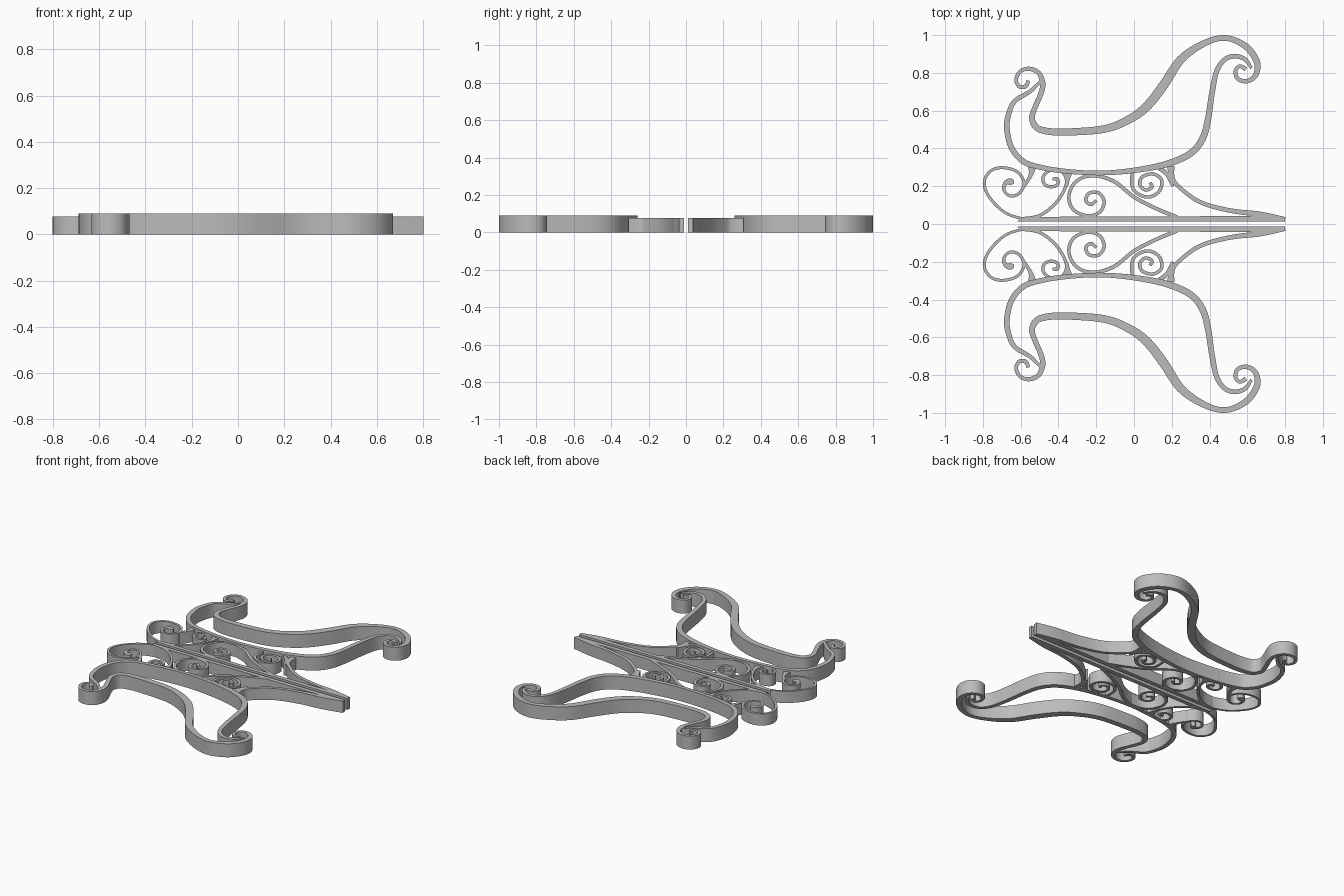
import bpy, bmesh
from mathutils import Vector

FRAME_H, SCROLL_H = 0.09, 0.078

iron = bpy.data.materials.new("grey iron")
iron.diffuse_color = (0.5, 0.5, 0.5, 1)


def smooth_path(points, steps=6):
    """Catmull-Rom through (x, y, width) points."""
    p = [Vector(q) for q in points]
    p = [2 * p[0] - p[1]] + p + [2 * p[-1] - p[-2]]
    out = []
    for a, b, c, d in zip(p, p[1:], p[2:], p[3:]):
        for i in range(steps):
            t = i / steps
            out.append(0.5 * (2 * b + (c - a) * t + (2 * a - 5 * b + 4 * c - d) * t ** 2
                              + (3 * b - a - 3 * c + d) * t ** 3))
    return out + [p[-2]]


def finish(name, bm):
    bmesh.ops.recalc_face_normals(bm, faces=bm.faces)
    mesh = bpy.data.meshes.new(name)
    bm.to_mesh(mesh)
    bm.free()
    mesh.materials.append(iron)
    obj = bpy.data.objects.new(name, mesh)
    bpy.context.collection.objects.link(obj)
    # Matching half across the centre line
    mirror = obj.modifiers.new("mirror", 'MIRROR')
    mirror.use_axis = (False, True, False)
    mirror.use_mirror_merge = False
    bpy.ops.object.select_all(action='DESELECT')
    obj.select_set(True)
    bpy.context.view_layer.objects.active = obj
    bpy.ops.object.shade_smooth_by_angle(angle=0.6)
    return obj


def ribbon(name, points, height, width=None):
    """Upright strip of given height; points are (x, y, width) or (x, y)."""
    path = smooth_path([(q[0], q[1], q[2] if len(q) > 2 else width) for q in points])
    bm = bmesh.new()
    rings = []
    for i, p in enumerate(path):
        d = path[min(i + 1, len(path) - 1)] - path[max(i - 1, 0)]
        n = Vector((-d.y, d.x)).normalized() * p.z / 2
        l, r = (p.x + n.x, p.y + n.y), (p.x - n.x, p.y - n.y)
        rings.append([bm.verts.new((*q, z)) for q, z in
                      ((l, 0), (r, 0), (r, height), (l, height))])
    for a, b in zip(rings, rings[1:]):
        for k in range(4):
            j = (k + 1) % 4
            bm.faces.new((a[k], a[j], b[j], b[k]))
    bm.faces.new(rings[0])
    bm.faces.new(rings[-1])
    return finish(name, bm)


def plate(name, outline, height):
    bm = bmesh.new()
    face = bm.faces.new([bm.verts.new((x, y, 0)) for x, y in outline])
    ext = bmesh.ops.extrude_face_region(bm, geom=[face])
    bmesh.ops.translate(bm, vec=(0, 0, height),
                        verts=[v for v in ext["geom"] if isinstance(v, bmesh.types.BMVert)])
    return finish(name, bm)


# Tall outer frame: inner side next to the scrollwork
ribbon("frame_inner_side", [
    (-.495, .755, .015), (-.553, .70, .022), (-.632, .65, .025), (-.664, .58, .028),
    (-.673, .505, .03), (-.65, .407, .03), (-.595, .338, .03), (-.527, .308, .028),
    (-.394, .283, .026), (-.2, .27, .024), (-.024, .281, .028), (.16, .314, .034),
    (.294, .37, .036), (.362, .45, .036), (.392, .555, .033), (.412, .688, .03),
    (.438, .81, .027), (.484, .873, .025), (.54, .888, .025), (.59, .87, .022),
    (.622, .825, .015)], FRAME_H)

# Tall outer frame: outer side with a curl at each end
ribbon("frame_outer_side", [
    (-.56, .76, .018), (-.572, .73, .022), (-.607, .727, .02), (-.624, .765, .02),
    (-.602, .808, .02), (-.555, .822, .022), (-.505, .80, .025), (-.483, .745, .028),
    (-.493, .69, .028), (-.525, .615, .028), (-.54, .56, .03), (-.515, .51, .034),
    (-.45, .49, .036), (-.35, .487, .038), (-.156, .503, .04), (-.024, .555, .044),
    (.07, .625, .048), (.16, .74, .05), (.25, .873, .044), (.373, .957, .034),
    (.484, .985, .03), (.59, .942, .034), (.65, .86, .034), (.645, .79, .028),
    (.60, .757, .024), (.55, .768, .022), (.537, .81, .02), (.56, .835, .02),
    (.592, .82, .024)], FRAME_H)

# Long straight bar beside the centre gap
plate("centre_bar", [(-.62, .012), (.80, .012), (.80, .034), (.62, .042), (-.5, .038),
                     (-.6, .03)], SCROLL_H)

# Sweep that runs from the frame to the pointed tip
ribbon("tip_sweep", [(.195, .305, .04), (.2, .255, .028), (.228, .206, .022),
                     (.346, .118, .022), (.505, .072, .024), (.664, .052, .028),
                     (.80, .026, .022)], SCROLL_H)

# Slanted brace from frame to bar
ribbon("slanted_brace", [(-.2, .26), (-.10, .222), (0, .143), (.11, .085), (.23, .035)],
       SCROLL_H, .02)

# Large end scroll
ribbon("large_scroll", [
    (-.5, .029, .014), (-.605, .032, .014), (-.695, .069, .015), (-.773, .153, .016),
    (-.792, .228, .016), (-.754, .284, .016), (-.69, .298, .016), (-.616, .275, .016),
    (-.582, .217, .016), (-.606, .164, .016), (-.653, .148, .016), (-.688, .178, .016),
    (-.682, .215, .022), (-.655, .225, .035), (-.645, .21, .025)], SCROLL_H)

# Small scroll under the frame
ribbon("small_scroll", [
    (-.605, .026), (-.5, .045), (-.415, .11), (-.365, .19), (-.36, .245), (-.392, .285),
    (-.44, .287), (-.48, .252), (-.475, .212), (-.44, .197), (-.405, .208),
    (-.405, .238), (-.432, .238)], SCROLL_H, .017)

# Middle scroll
ribbon("middle_scroll", [
    (-.17, .255), (-.26, .25), (-.32, .21), (-.345, .14), (-.32, .075), (-.25, .044),
    (-.185, .06), (-.158, .115), (-.185, .163), (-.237, .163), (-.255, .125),
    (-.228, .103), (-.2, .125)], SCROLL_H, .018)

# Front scroll
ribbon("front_scroll", [
    (-.01, .28), (-.01, .2), (.02, .16), (.08, .143), (.135, .175), (.145, .235),
    (.1, .265), (.045, .25), (.03, .21), (.06, .18), (.095, .195), (.085, .22)],
       SCROLL_H, .018)

# Small wedges that tie the scrolls to the frame
for name, pts in (
        ("rear_wedge", [(-.54, .315, .05), (-.545, .265, .025), (-.578, .2, .012)]),
        ("middle_wedge", [(-.345, .285, .06), (-.348, .25, .025), (-.355, .2, .012)]),
        ("front_wedge", [(.13, .30, .025), (.175, .262, .022), (.205, .2, .014)])):
    ribbon(name, pts, SCROLL_H)
